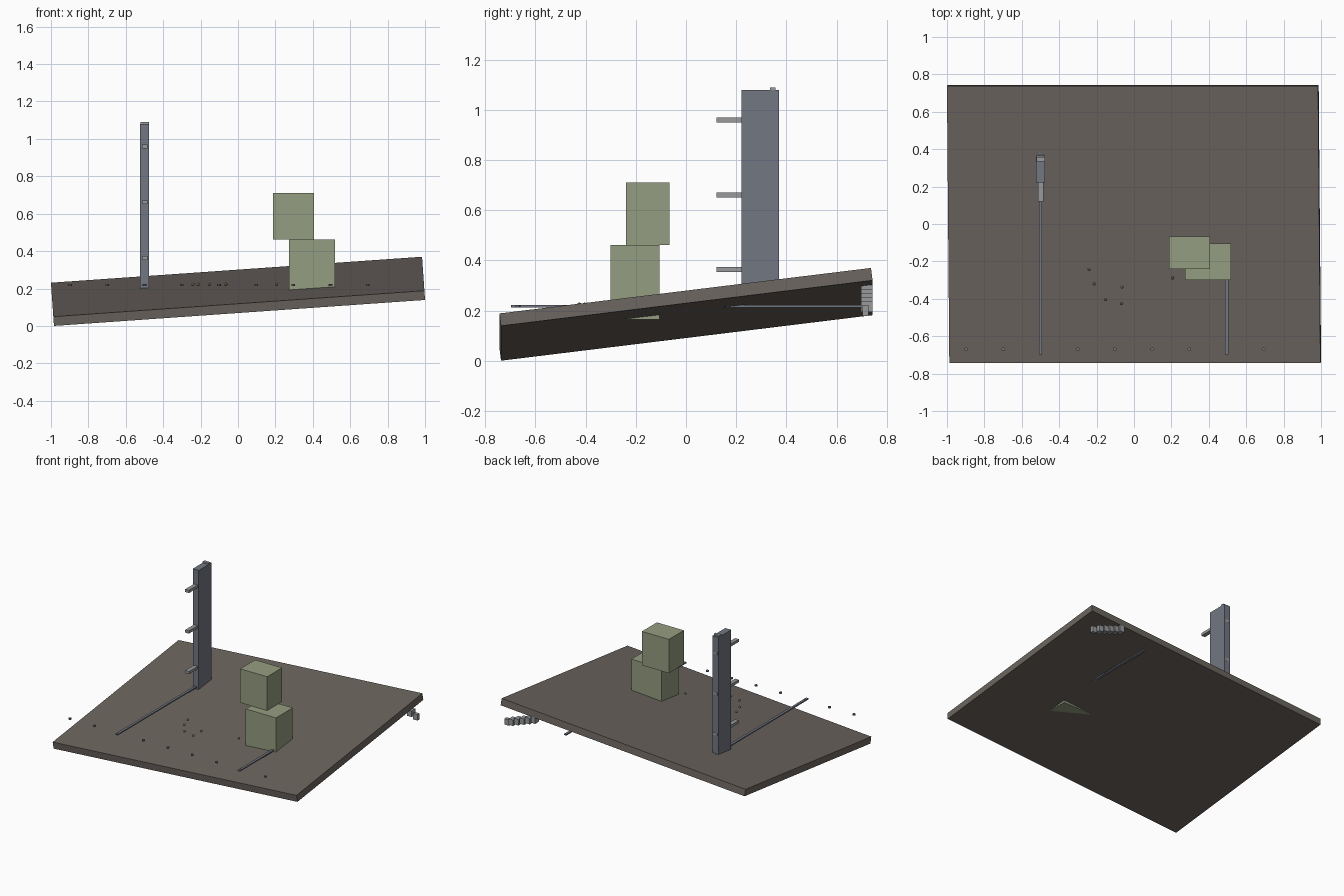
import bpy
from math import radians

cube = bpy.data.objects.get("Cube")
if cube:
    bpy.data.objects.remove(cube, do_unlink=True)


def material(name, rgb):
    m = bpy.data.materials.new(name)
    m.use_nodes = True
    m.diffuse_color = (*rgb, 1)
    m.node_tree.nodes["Principled BSDF"].inputs["Base Color"].default_value = (*rgb, 1)
    return m


EARTH = material("brown grey", (0.15, 0.13, 0.115))
GREEN = material("sage green", (0.30, 0.34, 0.22))
SLATE = material("slate blue", (0.17, 0.185, 0.225))
METAL = material("light grey", (0.31, 0.32, 0.33))


def finish(name, mat):
    ob = bpy.context.object
    ob.name = ob.data.name = name
    ob.data.materials.append(mat)
    return ob


def box(name, mat, lo, hi):
    """Axis-aligned box between two corners."""
    bpy.ops.mesh.primitive_cube_add(size=1, location=[(a + b) / 2 for a, b in zip(lo, hi)])
    ob = finish(name, mat)
    ob.scale = [b - a for a, b in zip(lo, hi)]
    return ob


# Tilted ground slab
ground = box("ground_slab", EARTH, (-0.9945, -0.746, 0.16), (0.9945, 0.746, 0.21))
ground.rotation_euler = (radians(7), radians(-4), 0)

# Two stacked blocks, the lower one sunk through the slab
box("lower_block", GREEN, (0.273, -0.30, 0.165), (0.519, -0.105, 0.461))
box("upper_block", GREEN, (0.186, -0.24, 0.461), (0.405, -0.066, 0.71))

# Upright post with pegs running through it and a small cap bar
box("post", SLATE, (-0.523, 0.222, 0.185), (-0.475, 0.37, 1.08))
for i in range(3):
    z = 0.363 + 0.2985 * i
    box(f"peg_{i + 1}", METAL, (-0.514, 0.121, z - 0.01), (-0.484, 0.371, z + 0.01))
box("post_cap", METAL, (-0.522, 0.335, 1.07), (-0.476, 0.357, 1.09))

# Level rails
for side, x in (("right", -0.5), ("left", 0.495)):
    box(f"{side}_rail", SLATE, (x - 0.009, -0.697, 0.213), (x + 0.009, 0.697, 0.222))

# Row of studs along the front
for i in range(9):
    bpy.ops.mesh.primitive_cylinder_add(vertices=8, radius=0.01, depth=0.01,
                                        location=(-0.898 + 0.199 * i, -0.67, 0.218))
    finish(f"stud_{i + 1}", SLATE)

# Scattered pebbles
spots = [(-0.24, -0.243), (-0.213, -0.32), (-0.152, -0.404),
         (-0.064, -0.337), (-0.066, -0.425), (0.207, -0.287)]
for i, (x, y) in enumerate(spots):
    bpy.ops.mesh.primitive_ico_sphere_add(subdivisions=1, radius=0.01, location=(x, y, 0.223))
    finish(f"pebble_{i + 1}", GREEN)

# Small rising steps under the back left corner
for i in range(6):
    x, z = 0.95 - 0.045 * i, 0.2 + 0.016 * i
    y0, y1 = (0.703, 0.727) if i == 0 else (0.698, 0.743)
    box(f"step_{i + 1}", METAL, (x - 0.018, y0, z - 0.022), (x + 0.018, y1, z + 0.022))
